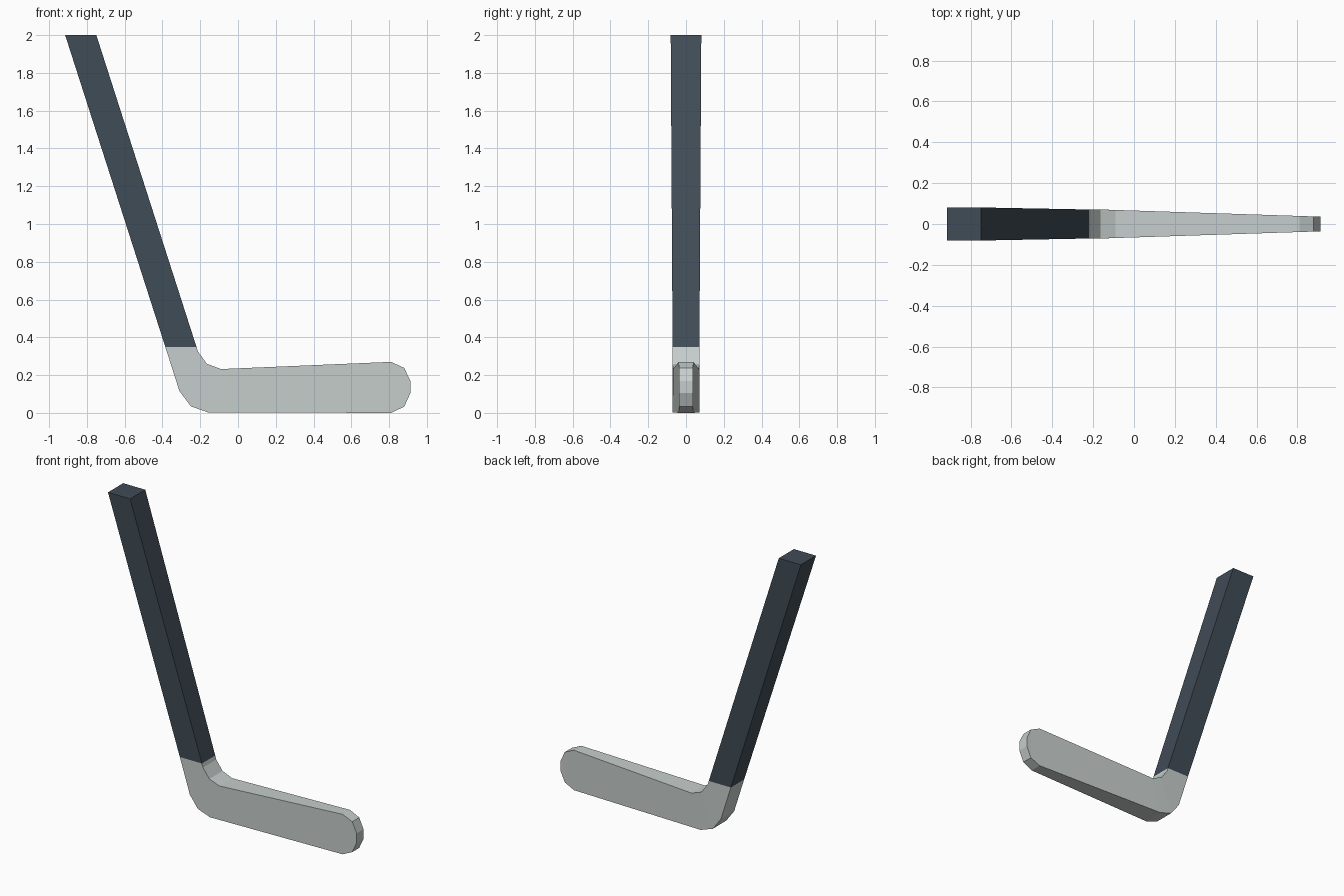
import bpy

if "Cube" in bpy.data.objects:
    bpy.data.objects.remove(bpy.data.objects["Cube"])

def material(name, rgb):
    m = bpy.data.materials.new(name)
    m.diffuse_color = (*rgb, 1)
    m.use_nodes = True
    m.node_tree.nodes["Principled BSDF"].inputs["Base Color"].default_value = m.diffuse_color
    return m

def loft(name, stations, mat, cap_start=False, cap_end=False):
    """Rectangular sections: (outer x, z), (inner x, z), half thickness outer, inner."""
    verts, faces = [], []
    for (ox, oz), (ix, iz), to, ti in stations:
        verts += [(ox, -to, oz), (ix, -ti, iz), (ix, ti, iz), (ox, to, oz)]
    for s in range(len(stations) - 1):
        a, b = 4 * s, 4 * s + 4
        for i in range(4):
            j = (i + 1) % 4
            faces.append((a + i, b + i, b + j, a + j))
    if cap_start:
        faces.append((0, 1, 2, 3))
    if cap_end:
        n = len(verts)
        faces.append((n - 1, n - 2, n - 3, n - 4))
    me = bpy.data.meshes.new(name)
    me.from_pydata(verts, [], faces)
    me.materials.append(mat)
    ob = bpy.data.objects.new(name, me)
    bpy.context.collection.objects.link(ob)
    return ob

def blade_half(x):
    # blade thins from the heel to the toe
    t = min(max((x + 0.16) / 1.04, 0), 1)
    return 0.071 + (0.037 - 0.071) * t

slate = material("dark slate", (0.051, 0.072, 0.093))
pale = material("pale grey", (0.565, 0.617, 0.604))

# Shaft, slightly thicker at the top
loft("shaft", [((-0.915, 2.0), (-0.75, 2.0), 0.081, 0.081),
               ((-0.385, 0.35), (-0.22, 0.35), 0.071, 0.071)], slate, cap_start=True)

# Blade with bent heel and rounded toe
outer = [(-0.385, 0.35), (-0.31, 0.115), (-0.25, 0.035), (-0.16, 0.003),
         (0.81, 0.0), (0.88, 0.033), (0.913, 0.105)]
inner = [(-0.22, 0.35), (-0.212, 0.325), (-0.165, 0.26), (-0.09, 0.232),
         (0.81, 0.27), (0.88, 0.238), (0.913, 0.168)]
loft("blade", [(o, i, blade_half(o[0]), blade_half(i[0])) for o, i in zip(outer, inner)],
     pale, cap_end=True)
